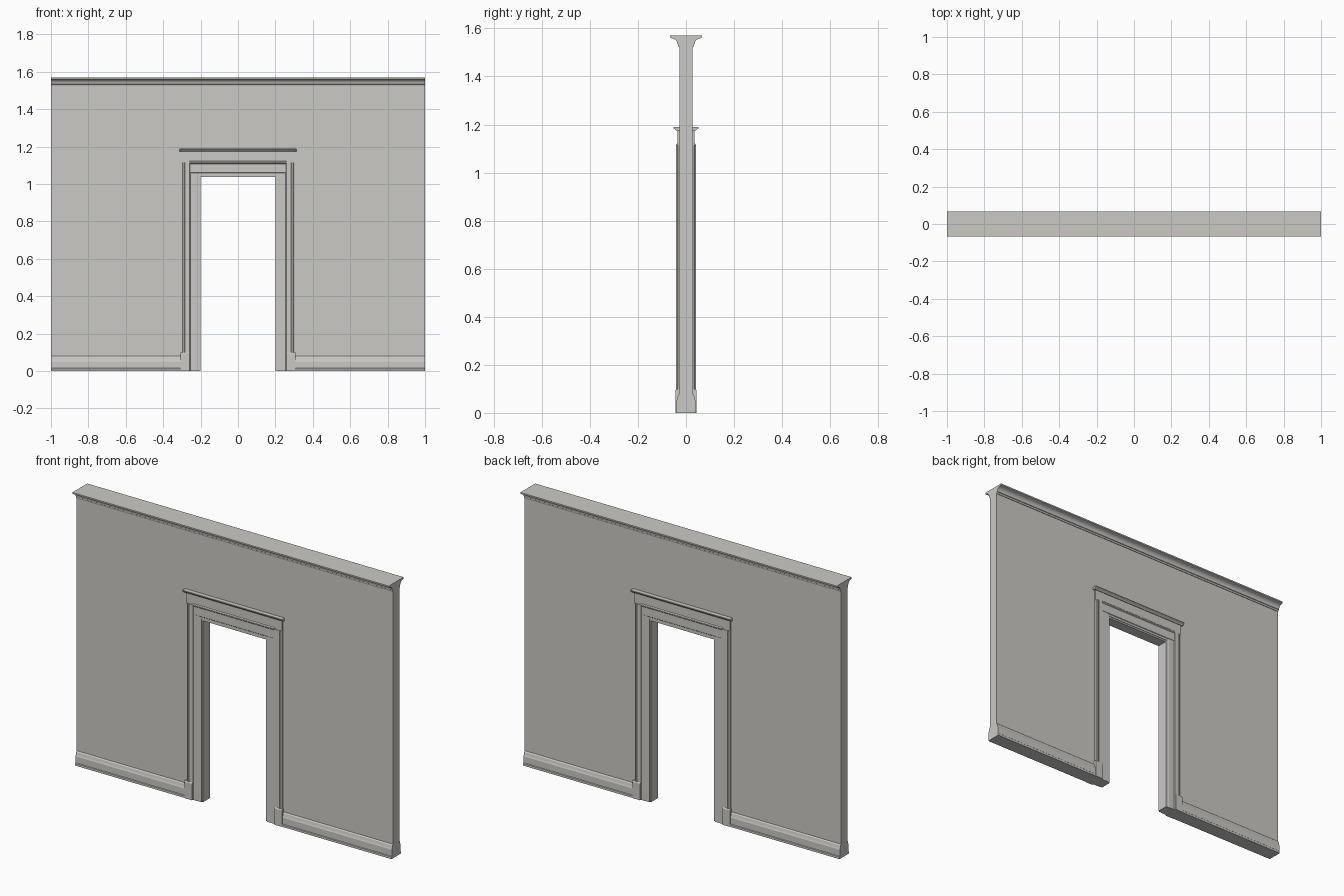
import bpy, bmesh, math
from mathutils import Vector

if "Cube" in bpy.data.objects:
    bpy.data.objects.remove(bpy.data.objects["Cube"])

paint = bpy.data.materials.new("warm light grey")
paint.diffuse_color = (0.60, 0.59, 0.56, 1)
paint.use_nodes = True
paint.node_tree.nodes["Principled BSDF"].inputs["Base Color"].default_value = paint.diffuse_color


def prism(name, pts, place, a, b, smooth=False):
    """Extrude a closed 2D outline; place(u, v, t) maps it into the room."""
    bm = bmesh.new()
    ends = [[bm.verts.new(Vector(place(u, v, t))) for u, v in pts] for t in (a, b)]
    bm.faces.new(ends[0])
    bm.faces.new(ends[1][::-1])
    n = len(pts)
    for i in range(n):
        j = (i + 1) % n
        bm.faces.new((ends[0][i], ends[0][j], ends[1][j], ends[1][i]))
    bmesh.ops.recalc_face_normals(bm, faces=bm.faces)
    me = bpy.data.meshes.new(name)
    bm.to_mesh(me)
    bm.free()
    me.materials.append(paint)
    ob = bpy.data.objects.new(name, me)
    bpy.context.collection.objects.link(ob)
    if smooth:
        bpy.context.view_layer.objects.active = ob
        ob.select_set(True)
        bpy.ops.object.shade_smooth_by_angle(angle=math.radians(30))
        ob.select_set(False)
    return ob


def box(name, x0, x1, y0, y1, z0, z1):
    return prism(name, [(x0, z0), (x1, z0), (x1, z1), (x0, z1)],
                 lambda u, v, t: (u, t, v), y0, y1)


FACE = 0.028     # wall half thickness
TOP = 1.57


def portal(w, h, W, H):
    """Upside-down U outline around the doorway."""
    return [(-W, 0), (-w, 0), (-w, h), (w, h), (w, 0), (W, 0), (W, H), (-W, H)]


# Wall with doorway, and the jamb lining inside it
prism("wall", portal(0.212, 1.055, 1.0, TOP), lambda u, v, t: (u, t, v), -FACE, FACE)
prism("jamb_lining", portal(0.20, 1.037, 0.212, 1.06),
      lambda u, v, t: (u, t, v), -0.031, 0.031)

# Crown section: bead, concave cove, top fillet
cove = [(0.061 - 0.025 * math.cos(a), 1.534 + 0.025 * math.sin(a))
        for a in [math.radians(15 * k) for k in range(7)]]
crown = ([(FACE - 0.005, 1.523), (0.031, 1.523), (0.033, 1.527), (0.033, 1.532)]
         + cove + [(0.067, 1.562), (0.067, TOP), (FACE - 0.005, TOP)])

# Baseboard section: toe, flat board, sloped moulded top
base = [(FACE - 0.005, 0), (0.042, 0), (0.042, 0.012), (0.039, 0.015), (0.039, 0.052),
        (0.036, 0.060), (0.033, 0.074), (FACE, 0.080), (FACE - 0.005, 0.080)]

# Upright casing section (x, depth): inner bead, flat, raised band, outer steps
casing = [(0.207, FACE - 0.005), (0.207, 0.034), (0.216, 0.034), (0.219, 0.036),
          (0.255, 0.036), (0.258, 0.039), (0.283, 0.039), (0.286, 0.042),
          (0.293, 0.042), (0.296, 0.036), (0.303, 0.033), (0.303, FACE - 0.005)]

# Header cap section (depth, z)
cap = [(FACE - 0.005, 1.174), (0.040, 1.174), (0.044, 1.179), (0.050, 1.182),
       (0.053, 1.185), (0.053, 1.190), (FACE - 0.005, 1.190)]

for s, side in ((-1, "front"), (1, "back")):
    along_x = lambda u, v, t, s=s: (t, s * u, v)
    prism(side + "_crown", crown, along_x, -1, 1, smooth=True)
    prism(side + "_header_cap", cap, along_x, -0.314, 0.314)
    box(side + "_header_board", -0.303, 0.303, s * 0.02, s * 0.036, 1.113, 1.176)
    # Head casing between the uprights
    prism(side + "_head_casing",
          [(0.02, 1.046), (0.034, 1.046), (0.034, 1.058), (0.037, 1.061),
           (0.037, 1.108), (0.041, 1.112), (0.041, 1.117), (0.036, 1.122), (0.02, 1.122)],
          along_x, -0.258, 0.258)
    for m, hand in ((-1, "left"), (1, "right")):
        tag = side + "_" + hand
        prism(tag + "_baseboard", base, along_x, m * 0.30, m * 1.0)
        prism(tag + "_casing", casing,
              lambda u, v, t, s=s, m=m: (m * u, s * v, t), 0, 1.115)
        # Plinth block with a chamfered top
        prism(tag + "_plinth_block",
              [(0.02, 0), (0.044, 0), (0.044, 0.093), (0.040, 0.100), (0.02, 0.100)],
              along_x, m * 0.260, m * 0.308)
